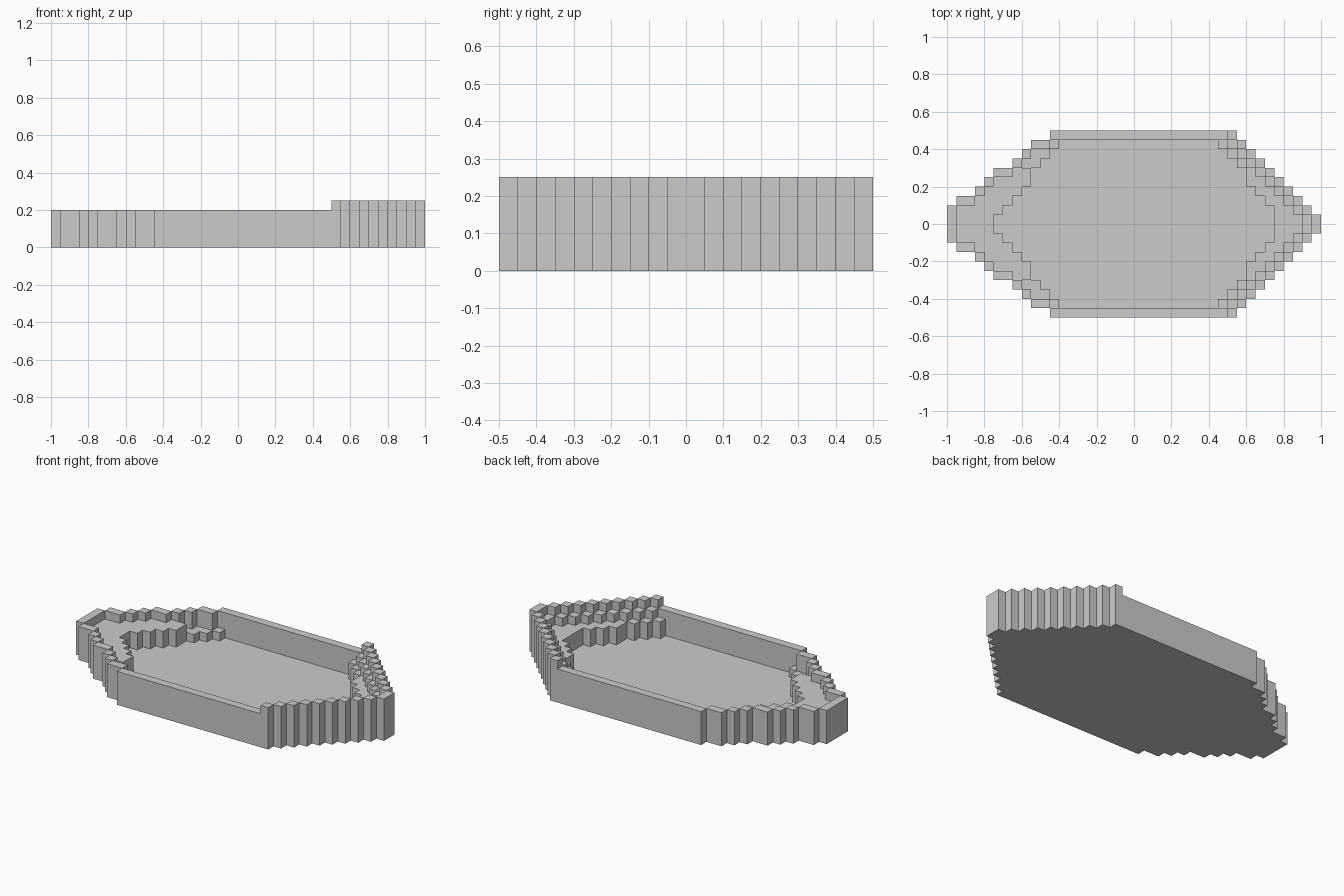
import bpy, bmesh, math

cube = bpy.data.objects.get("Cube")
if cube:
    bpy.data.objects.remove(cube)

U = 0.05  # block size
grey = bpy.data.materials.new("hull_grey")
grey.use_nodes = True
grey.diffuse_color = (0.6, 0.6, 0.6, 1)
grey.node_tree.nodes["Principled BSDF"].inputs["Base Color"].default_value = (0.6, 0.6, 0.6, 1)

# Plan of the boat: first block of each row, from the side to the centre line
STERN = [11, 9, 8, 7, 5, 4, 3, 1, 0, 0]
BOW_INNER = [31, 29, 30, 31, 32, 32, 33, 34, 35, 35]
rows = range(20)
plan = {(i, j) for j in rows for i in range(STERN[min(j, 19 - j)], 31 + min(j, 19 - j))}
SIDES = [(1, 0), (0, 1), (-1, 0), (0, -1)]


def part_and_height(i, j):
    """Part name and height in blocks of the column at (i, j)."""
    k = min(j, 19 - j)
    if any((i + a, j + b) not in plan for a, b in SIDES):
        return "hull", 5 if i >= 30 else 4
    if i >= 29 + k:
        return "bow_upper_step", 4
    if i >= BOW_INNER[k]:
        return "bow_lower_step", 3
    if k >= 4 and i < min(9, 14 - k):
        return "stern_deck", 3
    if k < 4 and i < 13 - k:
        return "stern_corner_ledge", 2
    return "hull", 1


columns = {c: part_and_height(*c) for c in plan}


def build(name):
    bm = bmesh.new()

    def quad(points):
        bm.faces.new([bm.verts.new(((x - 20) * U, (y - 10) * U, z * U)) for x, y, z in points])

    for (i, j), (part, h) in columns.items():
        corners = [(i, j), (i + 1, j), (i + 1, j + 1), (i, j + 1)]
        if name == "hull":  # underside of the whole boat
            quad([(x, y, 0) for x, y in reversed(corners)])
        if part != name:
            continue
        quad([(x, y, h) for x, y in corners])
        # Exposed sides above each neighbour
        for n, (a, b) in enumerate(SIDES):
            low = columns.get((i + a, j + b), ("", 0))[1]
            p, q = corners[(n + 1) % 4], corners[(n + 2) % 4]
            for z in range(low, h):
                quad([(*p, z), (*q, z), (*q, z + 1), (*p, z + 1)])
    bmesh.ops.remove_doubles(bm, verts=bm.verts, dist=U / 10)
    bmesh.ops.dissolve_limit(bm, angle_limit=math.radians(1), verts=bm.verts, edges=bm.edges)
    mesh = bpy.data.meshes.new(name)
    bm.to_mesh(mesh)
    bm.free()
    mesh.materials.append(grey)
    bpy.context.collection.objects.link(bpy.data.objects.new(name, mesh))


for part in sorted({p for p, h in columns.values()}):
    build(part)
